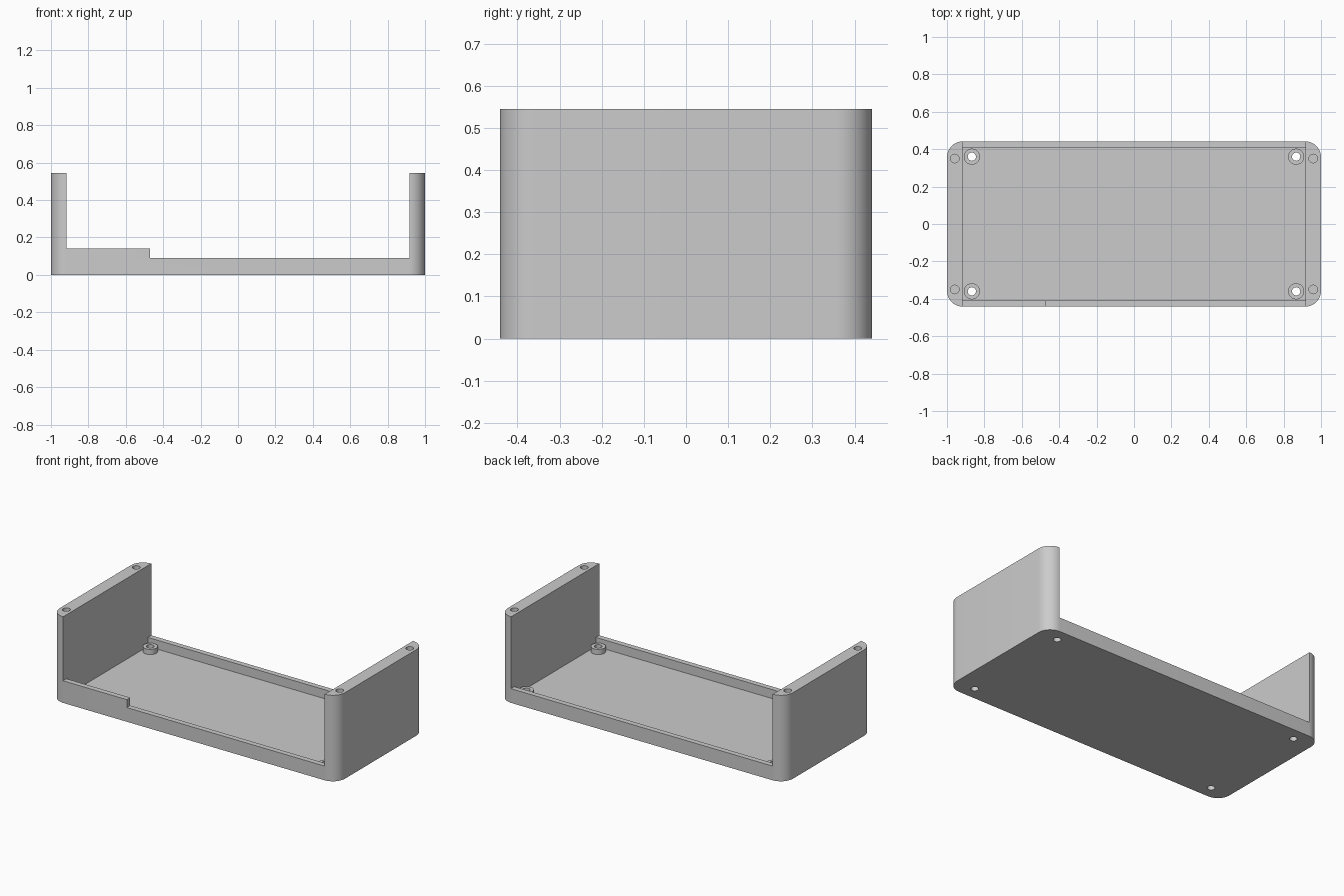
import bpy, bmesh, math

if "Cube" in bpy.data.objects:
    bpy.data.objects.remove(bpy.data.objects["Cube"])

grey = bpy.data.materials.new("plain grey")
grey.use_nodes = True
COLOUR = (0.6, 0.6, 0.6, 1)
grey.diffuse_color = COLOUR
grey.node_tree.nodes["Principled BSDF"].inputs["Base Color"].default_value = COLOUR

HALF_X, HALF_Y, HEIGHT, CORNER = 1.0, 0.442, 0.545, 0.085
IN_X, IN_Y, FLOOR = 0.917, 0.408, 0.033
LOW_RIM, HIGH_RIM, STEP_X = 0.09, 0.14, -0.47


def prism(name, outline, z0, z1):
    """Extrude a closed xy outline from z0 to z1."""
    bm = bmesh.new()
    base = bm.faces.new([bm.verts.new((x, y, z0)) for x, y in outline])
    top = bmesh.ops.extrude_face_region(bm, geom=[base])["geom"]
    verts = [v for v in top if isinstance(v, bmesh.types.BMVert)]
    bmesh.ops.translate(bm, verts=verts, vec=(0, 0, z1 - z0))
    bmesh.ops.recalc_face_normals(bm, faces=bm.faces)
    mesh = bpy.data.meshes.new(name)
    bm.to_mesh(mesh)
    bm.free()
    mesh.materials.append(grey)
    obj = bpy.data.objects.new(name, mesh)
    bpy.context.collection.objects.link(obj)
    return obj


def box(name, x0, x1, y0, y1, z0, z1):
    return prism(name, [(x0, y0), (x1, y0), (x1, y1), (x0, y1)], z0, z1)


def arc(cx, cy, r, start, sweep, n):
    return [(cx + r * math.cos(start + sweep * i / n),
             cy + r * math.sin(start + sweep * i / n)) for i in range(n)]


def cylinder(name, x, y, r, z0, z1):
    return prism(name, arc(x, y, r, 0, math.tau, 32), z0, z1)


def combine(target, other, operation):
    """Apply a boolean and discard the helper."""
    other.hide_render = True
    mod = target.modifiers.new("boolean", "BOOLEAN")
    mod.operation, mod.solver, mod.object = operation, "EXACT", other
    bpy.ops.object.select_all(action="DESELECT")
    bpy.context.view_layer.objects.active = target
    target.select_set(True)
    bpy.ops.object.modifier_apply(modifier=mod.name)
    bpy.data.objects.remove(other)


# Solid block with rounded vertical corners
outline = []
for k, (sx, sy) in enumerate([(1, 1), (-1, 1), (-1, -1), (1, -1)]):
    cx, cy = sx * (HALF_X - CORNER), sy * (HALF_Y - CORNER)
    start = k * math.pi / 2
    outline += arc(cx, cy, CORNER, start, math.pi / 2, 12)
    outline += arc(cx, cy, CORNER, start + math.pi / 2, 0, 1)
tray = prism("enclosure_base", outline, 0, HEIGHT)

# Inner cavity, open back, and stepped open front
for cut in (("cavity", -IN_X, IN_X, -IN_Y, IN_Y, FLOOR, 1),
            ("back_opening", -IN_X, IN_X, 0, 1, LOW_RIM, 1),
            ("front_opening", -IN_X, IN_X, -1, 0, HIGH_RIM, 1),
            ("front_step", STEP_X, IN_X, -1, 0, LOW_RIM, 1)):
    combine(tray, box(*cut), "DIFFERENCE")

# Standoffs with through holes, and blind screw holes in the end walls
for sx in (-1, 1):
    for sy in (-1, 1):
        x, y = sx * 0.867, sy * 0.36
        combine(tray, cylinder("standoff", x, y, 0.043, FLOOR / 2, 2 * FLOOR), "UNION")
        combine(tray, cylinder("through_hole", x, y, 0.022, -1, 1), "DIFFERENCE")
        combine(tray, cylinder("screw_hole", sx * 0.958, sy * 0.35, 0.023,
                               HEIGHT - 0.25, 1), "DIFFERENCE")

tray.data.materials.clear()
tray.data.materials.append(grey)
bpy.ops.object.shade_smooth_by_angle(angle=math.radians(30))
